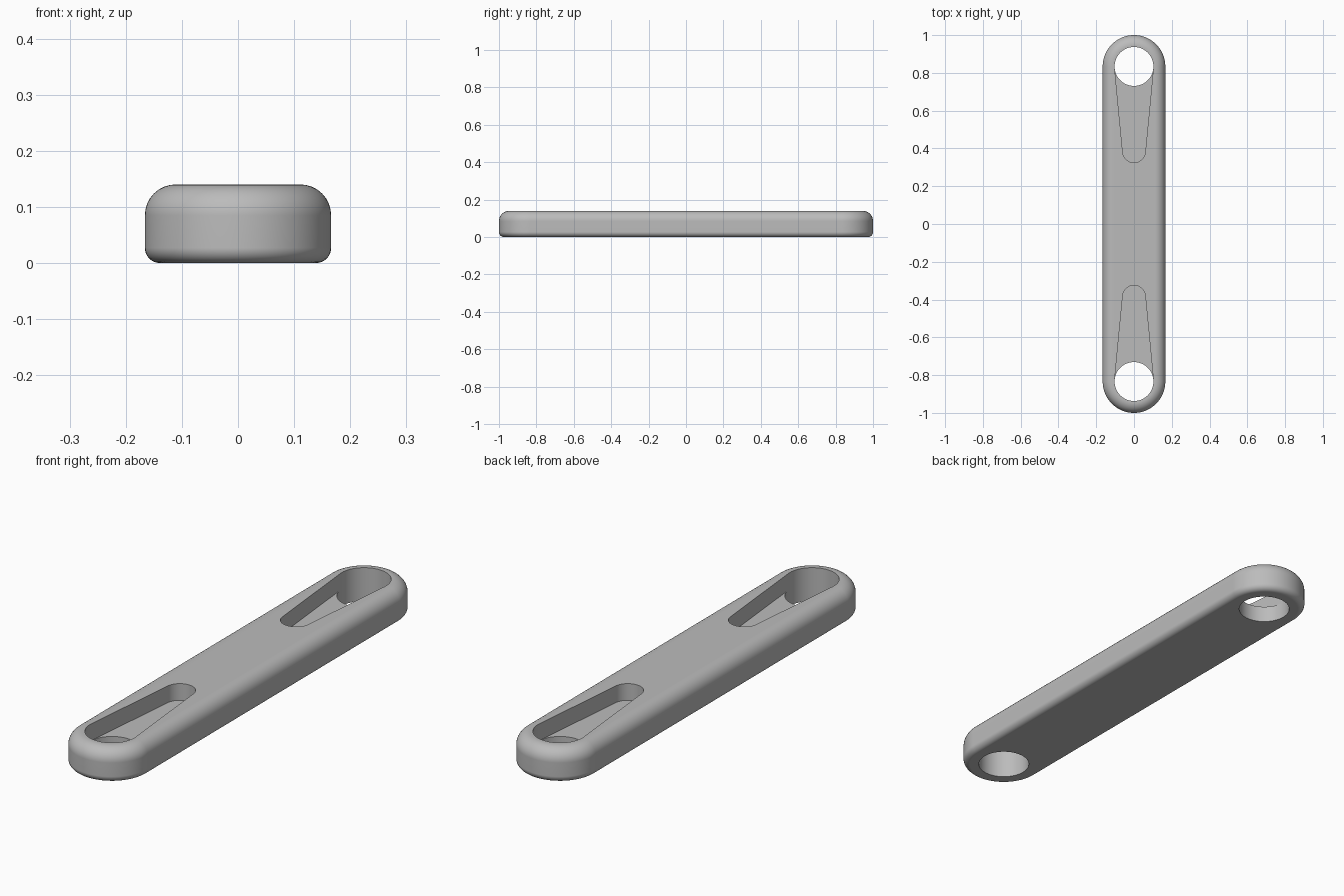
import bpy, bmesh
from math import sin, cos, pi, asin, radians

old = bpy.data.objects.get("Cube")
if old:
    bpy.data.objects.remove(old, do_unlink=True)

HALF_W, HEIGHT = 0.166, 0.14
END_Y = 1 - HALF_W              # centre of each rounded end
TOP_R, BOTTOM_R = 0.055, 0.027  # edge fillets
HOLE_R, TIP_R = 0.103, 0.06     # through hole and narrow slot end
TIP_Y, FLOOR_Z = 0.385, 0.07

grey = bpy.data.materials.new("grey")
grey.use_nodes = True
grey.diffuse_color = (0.5, 0.5, 0.5, 1)
grey.node_tree.nodes["Principled BSDF"].inputs["Base Color"].default_value = (0.5, 0.5, 0.5, 1)


def arc(cy, r, start, end, n):
    """Points on a circle centred on (0, cy)."""
    angles = [start + (end - start) * i / n for i in range(n + 1)]
    return [(r * cos(a), cy + r * sin(a)) for a in angles]


def ring(bm, points, z):
    return [bm.verts.new((x, y, z)) for x, y in points]


def bridge(bm, lower, upper):
    n = len(lower)
    for i in range(n):
        j = (i + 1) % n
        bm.faces.new((lower[i], lower[j], upper[j], upper[i]))


def finish(bm, name):
    bmesh.ops.recalc_face_normals(bm, faces=bm.faces)
    mesh = bpy.data.meshes.new(name)
    bm.to_mesh(mesh)
    bm.free()
    mesh.materials.append(grey)
    obj = bpy.data.objects.new(name, mesh)
    bpy.context.collection.objects.link(obj)
    return obj


# Bar body: stacked stadium outlines following the filleted edge profile
def make_bar():
    steps = 8
    quarter = [pi / 2 * i / steps for i in range(steps + 1)]
    profile = [(BOTTOM_R * (1 - sin(a)), BOTTOM_R * (1 - cos(a))) for a in quarter]
    profile += [(TOP_R * (1 - cos(a)), HEIGHT - TOP_R * (1 - sin(a))) for a in quarter]
    bm = bmesh.new()
    rings = []
    for inset, z in profile:
        r = HALF_W - inset
        outline = arc(END_Y, r, 0, pi, 32) + arc(-END_Y, r, pi, 2 * pi, 32)
        rings.append(ring(bm, outline, z))
    for lower, upper in zip(rings, rings[1:]):
        bridge(bm, lower, upper)
    bm.faces.new(rings[0])
    bm.faces.new(rings[-1])
    return finish(bm, "bar")


# Keyhole cutter: tapered pocket on top, round hole beneath
def make_cutter(side):
    a = asin((HOLE_R - TIP_R) / (END_Y - TIP_Y))
    flip = lambda pts: [(x * side, y * side) for x, y in pts]
    outer = flip(arc(END_Y, HOLE_R, -a, pi + a, 36))
    inner = flip(arc(END_Y, HOLE_R, pi + a, 2 * pi - a, 30)[1:-1])
    tip = flip(arc(TIP_Y, TIP_R, pi + a, 2 * pi - a, 24))
    bm = bmesh.new()
    outer_v, inner_v, tip_v = (ring(bm, p, FLOOR_Z) for p in (outer, inner, tip))
    bottom = ring(bm, outer + inner, -0.1)
    top = ring(bm, outer + tip, HEIGHT + 0.1)
    bridge(bm, bottom, outer_v + inner_v)
    bridge(bm, outer_v + tip_v, top)
    bm.faces.new([outer_v[-1]] + tip_v + [outer_v[0]] + inner_v[::-1])
    bm.faces.new(bottom)
    bm.faces.new(top)
    cutter = finish(bm, "slot_cutter")
    cutter.hide_render = True
    return cutter


bar = make_bar()
bpy.context.view_layer.objects.active = bar
for side in (1, -1):
    cutter = make_cutter(side)
    mod = bar.modifiers.new("slot", "BOOLEAN")
    mod.operation, mod.solver, mod.object = "DIFFERENCE", "EXACT", cutter
    bpy.ops.object.modifier_apply(modifier=mod.name)
    bpy.data.objects.remove(cutter, do_unlink=True)

# Smooth fillets and walls, crisp slot rims
bpy.ops.object.select_all(action="DESELECT")
bar.select_set(True)
bpy.ops.object.shade_smooth_by_angle(angle=radians(30))
weighted = bar.modifiers.new("flat_faces", "WEIGHTED_NORMAL")
weighted.keep_sharp = True
